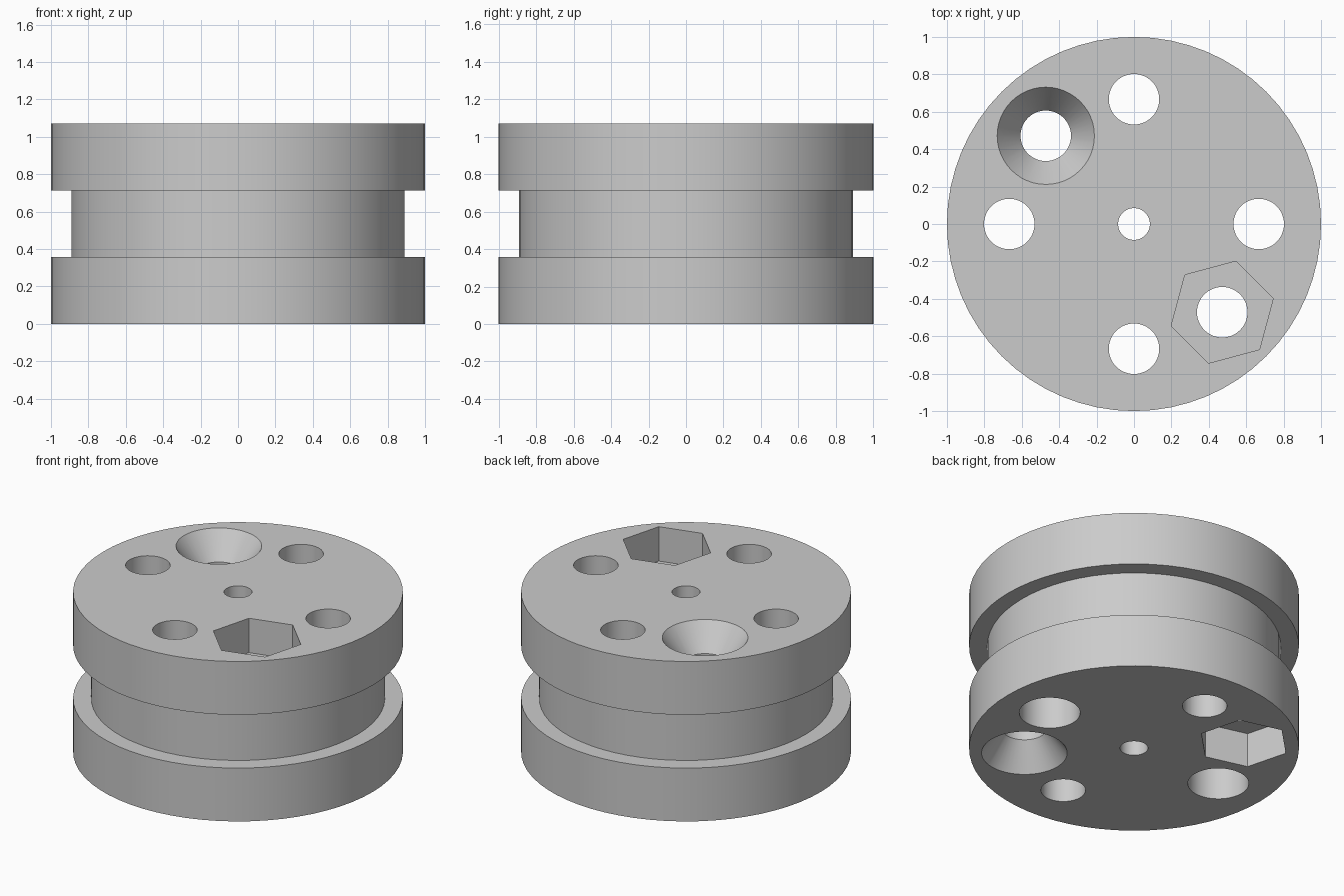
import bpy, bmesh, math

R, H = 1.0, 1.07          # wheel radius and height
EXTRA = 0.05              # how far cutters pass the faces
BOLT_CIRCLE = 0.667
HOLE_R = 0.135

if "Cube" in bpy.data.objects:
    bpy.data.objects.remove(bpy.data.objects["Cube"], do_unlink=True)


def lathe(name, profile, segments, location=(0, 0), turn=0.0):
    """Closed solid of revolution from (radius, z) points, bottom to top."""
    bm = bmesh.new()
    rings = []
    for r, z in profile:
        ring = []
        for i in range(segments):
            a = turn + math.tau * i / segments
            ring.append(bm.verts.new((location[0] + r * math.cos(a),
                                      location[1] + r * math.sin(a), z)))
        rings.append(ring)
    for low, high in zip(rings, rings[1:]):
        for i in range(segments):
            j = (i + 1) % segments
            bm.faces.new((low[i], low[j], high[j], high[i]))
    bm.faces.new(rings[0][::-1])
    bm.faces.new(rings[-1])
    mesh = bpy.data.meshes.new(name)
    bm.to_mesh(mesh)
    bm.free()
    obj = bpy.data.objects.new(name, mesh)
    bpy.context.collection.objects.link(obj)
    return obj


def polar(degrees):
    a = math.radians(degrees)
    return BOLT_CIRCLE * math.cos(a), BOLT_CIRCLE * math.sin(a)


# Grooved wheel body
third = H / 3
groove_r = 0.89
wheel = lathe("grooved_wheel", [(R, 0), (R, third), (groove_r, third),
                                (groove_r, 2 * third), (R, 2 * third), (R, H)], 64)

bottom, top = -EXTRA, H + EXTRA
cutters = []

# Axle hole
cutters.append(lathe("axle_cutter", [(0.085, bottom), (0.085, top)], 48))

# Plain holes front and back, holes widened from below on the sides
for angle in (90, 270):
    cutters.append(lathe("hole_cutter", [(HOLE_R, bottom), (HOLE_R, top)], 48, polar(angle)))
for angle in (0, 180):
    profile = [(0.185, bottom), (0.185, third), (HOLE_R, third), (HOLE_R, top)]
    cutters.append(lathe("stepped_hole_cutter", profile, 48, polar(angle)))

# Bolt holes: a countersink at one end and a hexagonal nut pocket at the other
sink_r, sink_depth, nut_r, nut_depth = 0.26, 0.17, 0.282, 0.23
wide_r = sink_r + EXTRA * (sink_r - HOLE_R) / sink_depth
for angle, sink_on_top, turn in ((135, True, 45), (315, False, 15)):
    if sink_on_top:
        bolt = [(HOLE_R, bottom), (HOLE_R, H - sink_depth), (wide_r, top)]
        pocket = [(nut_r, bottom), (nut_r, nut_depth)]
    else:
        bolt = [(wide_r, bottom), (HOLE_R, sink_depth), (HOLE_R, top)]
        pocket = [(nut_r, H - nut_depth), (nut_r, top)]
    cutters.append(lathe("bolt_cutter", bolt, 48, polar(angle)))
    cutters.append(lathe("nut_pocket_cutter", pocket, 6, polar(angle), math.radians(turn)))

# Cut every hole, then discard the cutters
bpy.ops.object.select_all(action="DESELECT")
bpy.context.view_layer.objects.active = wheel
wheel.select_set(True)
for cutter in cutters:
    cutter.hide_render = True
    mod = wheel.modifiers.new("cut", "BOOLEAN")
    mod.operation = "DIFFERENCE"
    mod.solver = "EXACT"
    mod.object = cutter
    bpy.ops.object.modifier_apply(modifier=mod.name)
    bpy.data.objects.remove(cutter, do_unlink=True)

# Plain grey finish
grey = bpy.data.materials.new("plain_grey")
grey.use_nodes = True
colour = (0.6, 0.6, 0.6, 1)
grey.diffuse_color = colour
grey.node_tree.nodes["Principled BSDF"].inputs["Base Color"].default_value = colour
wheel.data.materials.clear()
wheel.data.materials.append(grey)
bpy.ops.object.shade_smooth_by_angle(angle=math.radians(30))
